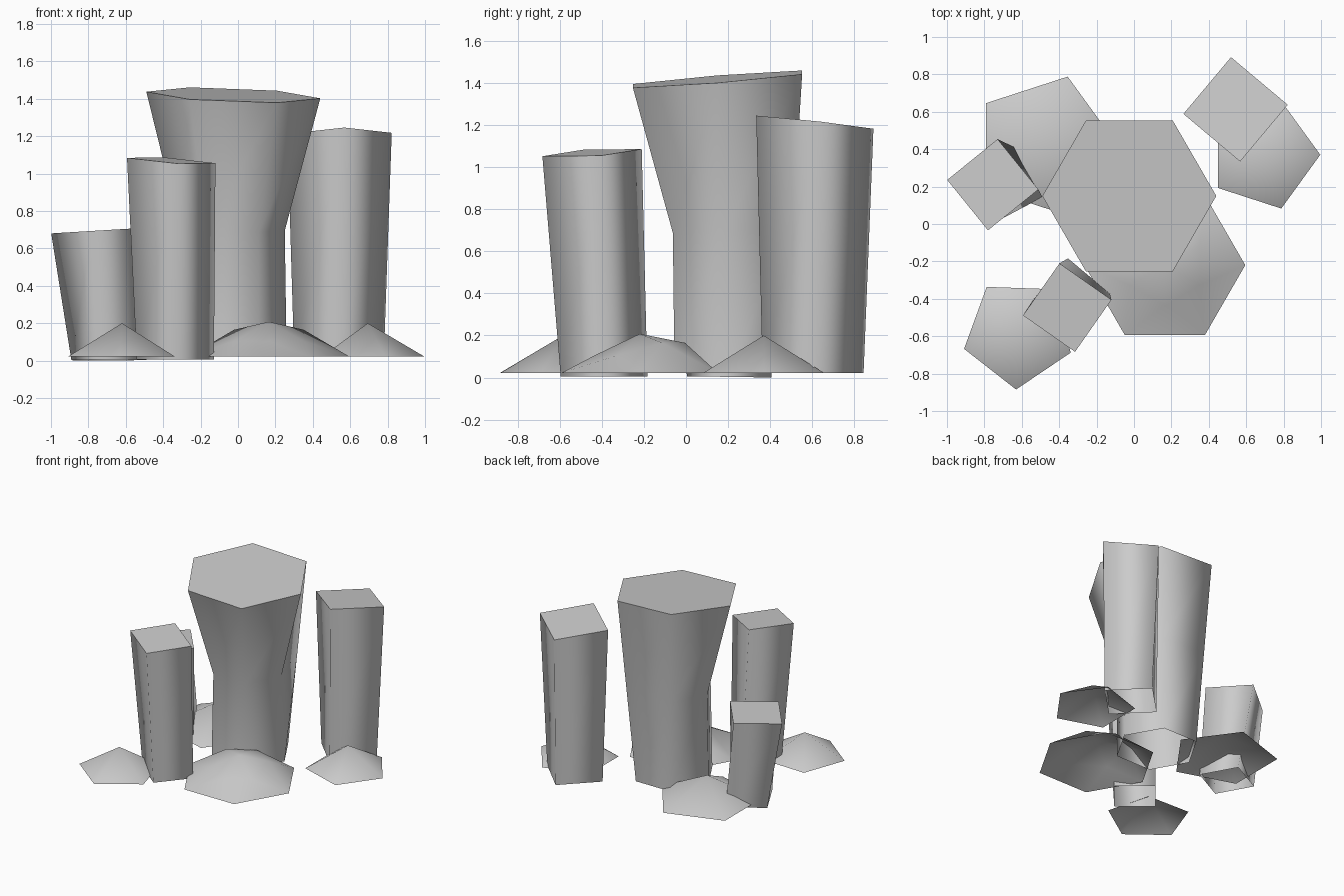
import bpy, bmesh
from math import cos, sin, radians, tau

cube = bpy.data.objects.get("Cube")
if cube:
    bpy.data.objects.remove(cube, do_unlink=True)

GREY = (0.6, 0.6, 0.6, 1.0)
stone = bpy.data.materials.new("grey_stone")
stone.use_nodes = True
stone.diffuse_color = GREY
stone.node_tree.nodes["Principled BSDF"].inputs["Base Color"].default_value = GREY
GROUND = 0.022  # height of the mound rims


def add_ring(bm, sides, centre, radius, turn=0, tilt=(0, 0)):
    """Regular polygon of vertices, rotated by turn and sloped by tilt."""
    verts = []
    for i in range(sides):
        a = radians(turn) + tau * i / sides
        dx, dy = radius * cos(a), radius * sin(a)
        z = centre[2] + dx * tilt[0] + dy * tilt[1]
        verts.append(bm.verts.new((centre[0] + dx, centre[1] + dy, z)))
    return verts


def finish(bm, name):
    mesh = bpy.data.meshes.new(name)
    bm.to_mesh(mesh)
    bm.free()
    mesh.materials.append(stone)
    obj = bpy.data.objects.new(name, mesh)
    bpy.context.collection.objects.link(obj)


def column(name, sides, sections, straight=()):
    """Lofted pillar, open below, with a flat sloping cap.
    Corners listed in straight run from foot to cap without a waist."""
    bm = bmesh.new()
    rings = [add_ring(bm, sides, *s) for s in sections]
    for i in straight:
        rings[1][i].co = rings[0][i].co.lerp(rings[-1][i].co, 0.5)
    for low, high in zip(rings, rings[1:]):
        for i in range(sides):
            j = (i + 1) % sides
            bm.faces.new((low[i], low[j], high[j], high[i])).smooth = True
    cap = bm.faces.new(rings[-1])
    for edge in cap.edges:
        edge.smooth = False
    finish(bm, name)


def mound(name, sides, x, y, radius, turn, height):
    """Low open cone."""
    bm = bmesh.new()
    rim = add_ring(bm, sides, (x, y, GROUND), radius, turn)
    apex = bm.verts.new((x, y, height))
    for i in range(sides):
        bm.faces.new((rim[i], rim[(i + 1) % sides], apex)).smooth = True
    finish(bm, name)


def shouldered_mound(name, x, y, radius, height):
    """Six-sided open cone whose back half bulges between the corners."""
    bm = bmesh.new()
    rim = add_ring(bm, 6, (x, y, GROUND), radius)
    shoulder = add_ring(bm, 6, (x, y, 0.105), radius / 2, 30)
    for vert in shoulder[:3]:
        vert.co.z = 0.165
    apex = bm.verts.new((x, y, height))
    for i in range(6):
        j = (i + 1) % 6
        for tri in ((rim[i], rim[j], shoulder[i]),
                    (rim[j], shoulder[j], shoulder[i]),
                    (shoulder[i], shoulder[j], apex)):
            bm.faces.new(tri).smooth = True
    finish(bm, name)


# Pillars: each section is centre, radius, turn, tilt
column("main_pillar", 6, [
    ((-0.04, 0.205, GROUND), 0.30),
    ((-0.03, 0.18, 0.70), 0.28, 0, (-0.02, 0.04)),
    ((-0.025, 0.15, 1.42), 0.465, 0, (-0.038, 0.08)),
], straight=(1, 2))
column("front_pillar", 4, [
    ((-0.335, -0.39, 0.005), 0.207, 5),
    ((-0.357, -0.447, 1.07), 0.24, 10, (-0.07, 0.06)),
])
column("short_pillar", 4, [
    ((-0.69, 0.205, 0.003), 0.21, -17, (0, -0.015)),
    ((-0.755, 0.21, 0.695), 0.245, -6, (0.06, 0)),
])
column("back_pillar", 4, [
    ((0.54, 0.605, GROUND), 0.24),
    ((0.543, 0.613, 1.215), 0.28, 5, (0.02, -0.11)),
])

# Mounds around the feet of the pillars
mound("front_right_mound", 5, -0.62, -0.585, 0.30, -20, 0.2)
shouldered_mound("front_mound", 0.165, -0.22, 0.43, 0.208)
mound("left_mound", 5, 0.694, 0.37, 0.302, 0, 0.2)
mound("back_right_mound", 5, -0.475, 0.417, 0.39, 0, 0.208)
